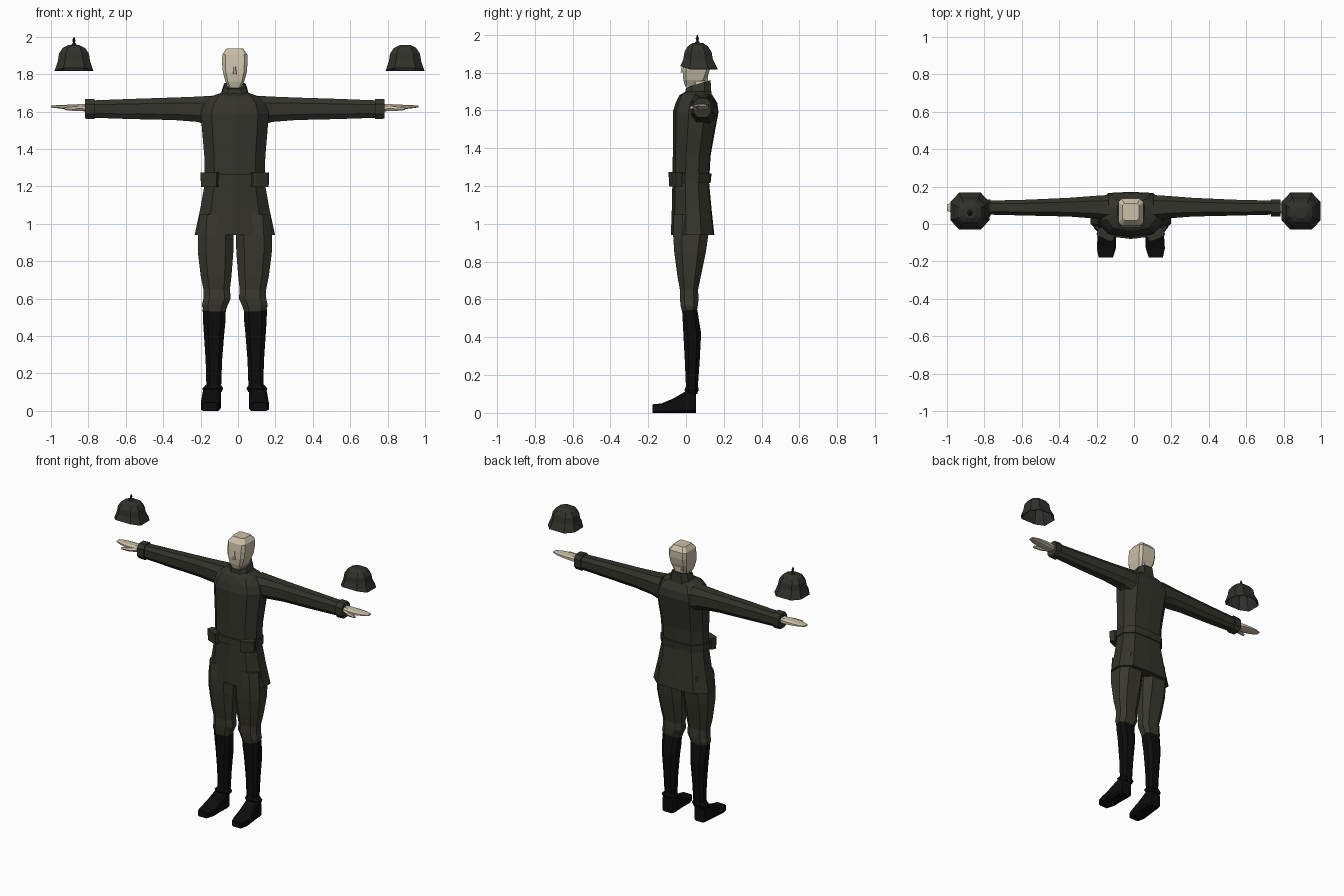
import bpy, bmesh, math

CX = -0.017  # the figure's own centre line


def material(name, rgb):
    m = bpy.data.materials.new(name)
    m.diffuse_color = (*rgb, 1)
    return m


COAT = material("dark olive cloth", (0.034, 0.034, 0.025))
BREECHES = material("olive breeches", (0.042, 0.041, 0.029))
HELMET = material("helmet grey green", (0.030, 0.031, 0.024))
BLACK = material("black leather", (0.004, 0.004, 0.004))
SKIN = material("pale skin", (0.60, 0.53, 0.40))

OCT = [(-.55, -1), (.55, -1), (1, -.5), (1, .5), (.55, 1), (-.55, 1), (-1, .5), (-1, -.5)]
BOX = [(-.75, -1), (.75, -1), (1, -.75), (1, .75), (.75, 1), (-.75, 1), (-1, .75), (-1, -.75)]
TORSO = [(0, -1), (.68, -.85), (1, -.3), (1, .4), (.66, .95), (0, 1),
         (-.66, .95), (-1, .4), (-1, -.3), (-.68, -.85)]
HEX = [(-.5, -1), (.5, -1), (1, 0), (.5, 1), (-.5, 1), (-1, 0)]


def loft(name, mat, section, rings, axis="z", mirror=False, tilt=(), caps=(True, True), x=CX):
    """Skin rings (a0, a1, b0, b1, position); axis z uses (x, y), axis x (y, z), axis y (x, z)."""
    bm = bmesh.new()
    rows = []
    for i, (a0, a1, b0, b1, p) in enumerate(rings):
        row = []
        for u, v in section:
            a = (a0 + a1) / 2 + u * (a1 - a0) / 2
            b = (b0 + b1) / 2 + v * (b1 - b0) / 2
            q = p + (tilt[i] * v if tilt else 0)
            co = {"z": (a, b, q), "x": (q, a, b), "y": (a, q, b)}[axis]
            row.append(bm.verts.new(co))
        rows.append(row)
    n = len(section)
    for r, s in zip(rows, rows[1:]):
        for k in range(n):
            bm.faces.new((r[k], r[(k + 1) % n], s[(k + 1) % n], s[k]))
    if caps[0]:
        bm.faces.new(rows[0][::-1])
    if caps[1]:
        bm.faces.new(rows[-1])
    bmesh.ops.recalc_face_normals(bm, faces=bm.faces)
    me = bpy.data.meshes.new(name)
    bm.to_mesh(me)
    bm.free()
    me.materials.append(mat)
    ob = bpy.data.objects.new(name, me)
    ob.location.x = x
    bpy.context.collection.objects.link(ob)
    if mirror:
        ob.modifiers.new("mirror", "MIRROR")
    return ob


def sym(w, y0, y1, z):
    return (-w, w, y0, y1, z)


# Coat: flared skirt, waist, chest and shoulders
loft("coat", COAT, TORSO, [
    sym(.215, -.08, .15, .94), sym(.185, -.075, .135, 1.08), sym(.16, -.072, .122, 1.22),
    sym(.163, -.07, .13, 1.36), sym(.175, -.07, .155, 1.5), sym(.182, -.07, .172, 1.59),
    sym(.165, -.055, .165, 1.64), sym(.13, -.035, .14, 1.68), sym(.075, 0, .125, 1.70)])

# Collar, higher at the back
loft("collar", COAT, OCT, [sym(.08, -.01, .135, 1.675), sym(.058, .0, .13, 1.74)],
     tilt=(.005, .02))

# Belt and front pouches
loft("belt", COAT, TORSO, [sym(.168, -.08, .13, 1.215), sym(.168, -.08, .135, 1.265)])
pouch = loft("pouch", COAT, BOX, [(-.045, .045, -.022, .022, 1.197), (-.047, .047, -.026, .024, 1.275)])
for v in pouch.data.vertices:
    c, s, (px, py, pz) = math.cos(.4), math.sin(.4), v.co
    v.co = (.133 + c * px - s * py, -.055 + s * px + c * py, pz)
pouch.modifiers.new("mirror", "MIRROR")

# Sleeves and cuffs
loft("sleeve", COAT, OCT, [
    (.02, .155, 1.52, 1.685, .12), (.03, .15, 1.545, 1.68, .2), (.04, .14, 1.555, 1.675, .33),
    (.045, .13, 1.56, 1.668, .55), (.05, .125, 1.567, 1.66, .755)], axis="x", mirror=True)
loft("cuff", COAT, OCT, [(.04, .132, 1.56, 1.668, .75), (.04, .132, 1.562, 1.666, .80)],
     axis="x", mirror=True)

# Hands: flat palm with fingers, and a thumb pointing forward
loft("hand", SKIN, OCT, [
    (.06, .11, 1.60, 1.64, .78), (.05, .12, 1.603, 1.64, .83), (.045, .122, 1.61, 1.637, .885),
    (.055, .118, 1.617, 1.635, .94), (.07, .105, 1.622, 1.632, .982)], axis="x", mirror=True)
loft("thumb", SKIN, HEX, [
    (.05, .085, 1.603, 1.632, .81), (.028, .056, 1.603, 1.627, .855), (.02, .038, 1.608, 1.622, .91)],
    axis="x", mirror=True)

# Head, neck and nose
loft("head", SKIN, BOX, [
    sym(.03, -.004, .05, 1.725), sym(.05, -.014, .105, 1.76), sym(.064, -.018, .125, 1.81),
    sym(.068, -.014, .135, 1.86), sym(.067, -.008, .135, 1.905), sym(.045, .02, .11, 1.937)])
loft("neck", SKIN, OCT, [sym(.045, .03, .115, 1.68), sym(.045, .025, .118, 1.80)])
loft("nose", SKIN, HEX, [sym(.012, -.029, .0, 1.80), sym(.006, -.018, .0, 1.85)])

# Breeches, gathered below the knee
loft("breeches", BREECHES, OCT, [
    (.004, .19, -.065, .12, 1.05), (.006, .198, -.068, .118, .94), (.008, .198, -.062, .105, .85),
    (.018, .182, -.045, .078, .72), (.026, .168, -.032, .064, .65), (.022, .168, -.032, .066, .60),
    (.038, .176, -.028, .062, .565), (.05, .166, -.02, .056, .53)], mirror=True)

# Boots: shaft, ankle cuff and foot
loft("boot_shaft", BLACK, OCT, [
    (.048, .172, -.02, .06, .545), (.05, .17, -.017, .07, .48), (.056, .166, -.014, .08, .42),
    (.068, .156, -.006, .072, .27), (.073, .152, 0, .062, .13), (.073, .155, 0, .06, .1)], mirror=True)
loft("ankle_cuff", BLACK, OCT, [(.078, .15, 0, .062, .145), (.062, .174, -.008, .068, .12),
                                (.072, .168, 0, .056, .10)], mirror=True)
loft("foot", BLACK, BOX, [
    (.085, .165, 0, .10, .052), (.075, .17, 0, .118, .035), (.075, .172, 0, .115, 0),
    (.078, .178, 0, .075, -.07), (.08, .182, 0, .05, -.13), (.095, .172, 0, .045, -.178)],
    axis="y", mirror=True)


# Helmets floating above the hands, open underneath
def helmet(name, x):
    ob = loft(name, HELMET, OCT, [
        sym(.104, -.03, .168, 1.818), sym(.086, -.014, .142, 1.87), sym(.08, -.008, .135, 1.91),
        sym(.06, .01, .115, 1.94), sym(.03, .032, .092, 1.955)], caps=(False, True), x=x)
    for v in ob.data.vertices:  # raised brow edge over the face
        if v.co.z < 1.83 and v.co.y < -.02:
            v.co.z += .016
    shell = ob.modifiers.new("shell", "SOLIDIFY")
    shell.thickness = .004


helmet("spiked_helmet", -.877)
helmet("plain_helmet", .893)
loft("helmet_spike", HELMET, HEX, [
    sym(r, .06 - r, .06 + r, z) for r, z in
    ((.016, 1.95), (.012, 1.962), (.005, 1.968), (.009, 1.98), (.007, 1.986), (.001, 2.0))], x=-.877)
